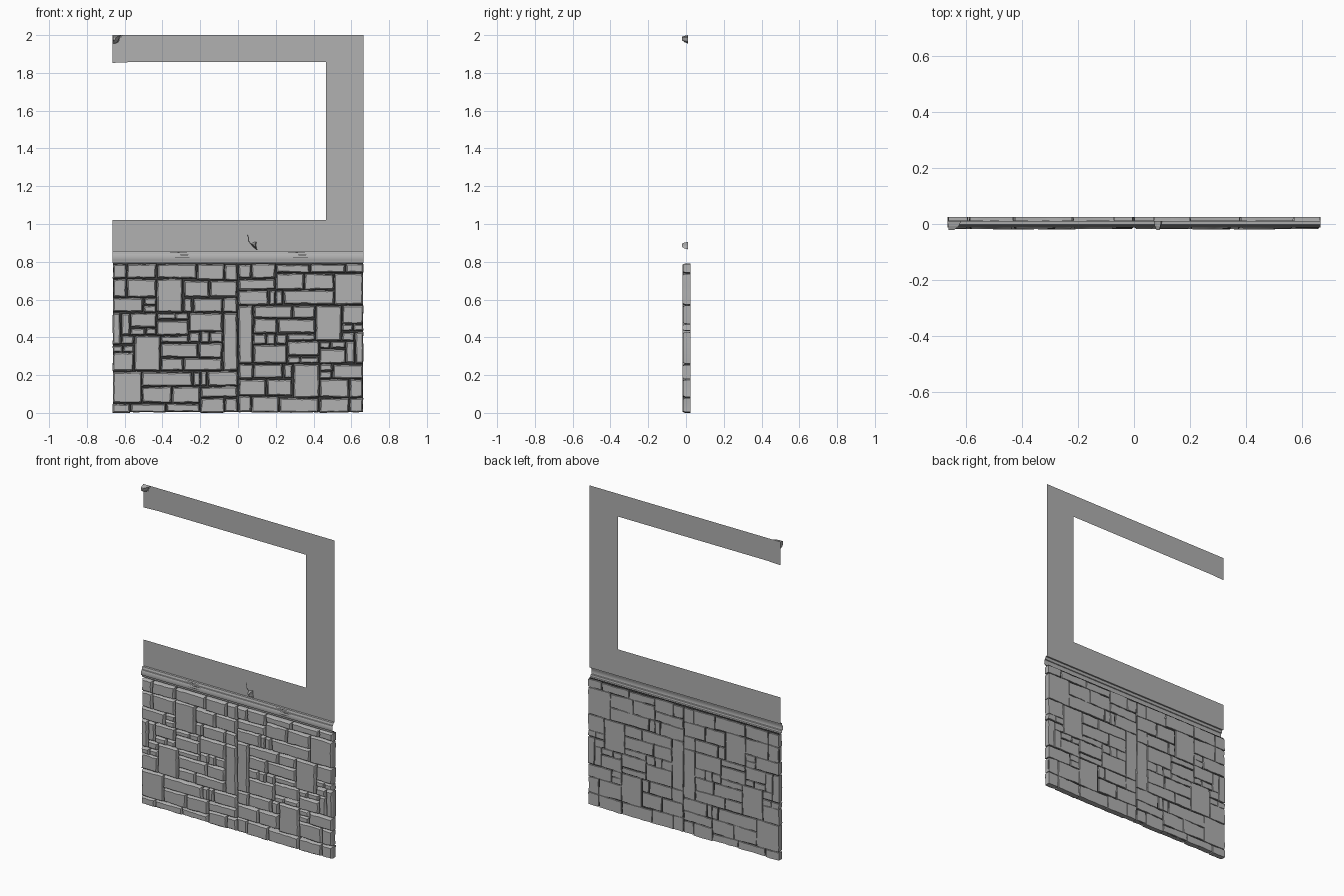
import bpy, bmesh, random, math
from mathutils import Vector

if "Cube" in bpy.data.objects:
    bpy.data.objects.remove(bpy.data.objects["Cube"])

random.seed(7)
HALF = 0.665      # half the wall width
PLANE_Y = 0.011   # depth of the plaster sheet

# Masonry for one half, in hundredths: z bottom, z top, then x joints of the course
COURSES = [
    (0, 5, [-66.5, -57, -38, -20]), (0, 8, [-20, -7, 0]),
    (5, 22, [-66.5, -51]), (5, 14, [-51, -35, -20]), (8, 14, [-20, 0]),
    (14, 22, [-51, -24, -20, -16, 0]),
    (22, 32, [-66.5, -55]), (22, 41, [-55, -41]), (22, 29, [-41, -29, -8]),
    (22, 53, [-8, 0]), (29, 37, [-41, -21, -8]),
    (32, 36, [-66.5, -61, -55]), (36, 41, [-62, -55]), (36, 53, [-66.5, -62]),
    (41, 53, [-62, -57]), (41, 45, [-57, -49, -43]), (45, 53, [-57, -43]),
    (37, 41, [-41, -26]), (41, 49, [-43, -26]), (49, 53, [-43, -33, -26]),
    (37, 43, [-26, -20, -15, -8]), (43, 53, [-26, -8]),
    (53, 61, [-66.5, -50]), (53, 57, [-50, -43]), (57, 61, [-50, -43]),
    (53, 71, [-43, -29]), (53, 61, [-29, -24, -8, 0]),
    (61, 71, [-66.5, -59, -43]), (61, 70, [-29, -15, 0]),
    (71, 79, [-66.5, -59, -43, -22]), (70, 79, [-22, -7, 0]),
]


def grey(name, v):
    m = bpy.data.materials.new(name)
    m.diffuse_color = (v, v, v, 1)
    m.use_nodes = True
    m.node_tree.nodes["Principled BSDF"].inputs["Base Color"].default_value = m.diffuse_color
    return m


STONE, PLASTER, MORTAR = grey("stone", .44), grey("plaster", .44), grey("mortar", .05)


def finish(name, bm, mat, angle=None):
    me = bpy.data.meshes.new(name)
    bm.to_mesh(me)
    bm.free()
    me.materials.append(mat)
    ob = bpy.data.objects.new(name, me)
    bpy.context.collection.objects.link(ob)
    if angle:
        bpy.context.view_layer.objects.active = ob
        ob.select_set(True)
        bpy.ops.object.shade_smooth_by_angle(angle=math.radians(angle))
        ob.select_set(False)
    return ob


def add_stone(bm, x0, x1, z0, z1):
    """Rough hewn block: wobbly outline, flat back, chipped front edge."""
    j = lambda a: random.uniform(-a, a)
    g = 0.003
    corners = [Vector((x + j(.003), z + j(.003))) for x, z in
               [(x0 + g, z0 + g), (x1 - g, z0 + g), (x1 - g, z1 - g), (x0 + g, z1 - g)]]
    outline = []
    for a, b in zip(corners, corners[1:] + corners[:1]):
        n = max(2, round((b - a).length / 0.03))
        for i in range(n):
            p = a.lerp(b, i / n)
            if i:
                p += Vector((j(.002), j(.002)))
            p.x = min(max(p.x, -HALF), 0)
            outline.append(p)
    c = sum(outline, Vector((0, 0))) / len(outline)
    w, h = (x1 - x0) / 2, (z1 - z0) / 2
    front = random.uniform(-.019, -.015)
    rings = []
    for inset, y, rough in [(0, .025, 0), (0, -.004, .001), (.003, front + .005, .001),
                            (.007, front, .0015)]:
        ring = []
        for p in outline:
            d = p - c
            s = inset + j(rough)
            ring.append(bm.verts.new((c.x + d.x * (1 - s / w), y, c.y + d.y * (1 - s / h))))
        rings.append(ring)
    n = len(outline)
    for r, s in zip(rings, rings[1:]):
        for i in range(n):
            bm.faces.new((r[i], r[(i + 1) % n], s[(i + 1) % n], s[i]))
    bm.faces.new(rings[0])
    bm.faces.new(rings[-1])


# Stone base: the right half is the left half turned upside down
bm = bmesh.new()
for z0, z1, xs in COURSES:
    for x0, x1 in zip(xs, xs[1:]):
        add_stone(bm, x0 / 100, x1 / 100, z0 / 100, z1 / 100)
bmesh.ops.recalc_face_normals(bm, faces=bm.faces)
left = finish("stones_left", bm, STONE, 20)
right = left.copy()
right.name = "stones_right"
bpy.context.collection.objects.link(right)
right.rotation_euler.y = math.pi
right.location.z = 0.79


def add_sheet(name, points, y, mat):
    bm = bmesh.new()
    bm.faces.new([bm.verts.new((x, y, z)) for x, z in points])
    return finish(name, bm, mat)


# Dark mortar bed filling the joints
add_sheet("mortar", [(-HALF + .004, .005), (HALF - .004, .005), (HALF - .004, .797), (-HALF + .004, .797)],
          .016, MORTAR)

# Plaster sheet framing the opening on three sides
add_sheet("plaster_sheet",
          [(-HALF, .855), (HALF, .855), (HALF, 2), (-HALF, 2), (-HALF, 1.853), (-.57, 1.857),
           (.465, 1.857), (.465, 1.022), (-HALF, 1.022)], PLANE_Y, PLASTER)

# Moulded rail between stone and plaster
bm = bmesh.new()
profile = [(.011, .858), (-.001, .857), (-.004, .848), (-.005, .842), (-.009, .84),
           (-.012, .832), (-.013, .815), (-.011, .808), (-.004, .806), (-.002, .794), (.012, .793)]
cols = [[bm.verts.new((x, y, z)) for y, z in profile] for x in (-HALF, HALF)]
for i in range(len(profile) - 1):
    bm.faces.new((cols[0][i + 1], cols[1][i + 1], cols[1][i], cols[0][i]))
finish("rail", bm, PLASTER, 30)

# Dark grain nicks on the rail
bm = bmesh.new()
for x in (-.295, .33):
    for dx, z, y, w in [(-.02, .850, -.005, .055), (.01, .836, -.0125, .045), (0, .824, -.0145, .04)]:
        bm.faces.new([bm.verts.new((x + dx + a, y + b, z + c)) for a, b, c in
                      [(-w, 0, 0), (0, -.001, -.0025), (w, 0, 0), (0, -.0003, .0025)]])
finish("rail_grain", bm, MORTAR)


def plaster_chip(name, outline, peak, crack):
    """Faceted lump on the plaster, with a thin crack running beside it."""
    bm = bmesh.new()
    cx, cz = peak
    rings = [[bm.verts.new((cx + (x - cx) * s, y, cz + (z - cz) * s)) for x, z in outline]
             for s, y in [(1, PLANE_Y), (.75, -.008), (.4, -.021)]]
    n = len(outline)
    for r, s in zip(rings, rings[1:]):
        for i in range(n):
            k = (i + 1) % n
            bm.faces.new((r[i], r[k], s[k], s[i]))
    bm.faces.new(rings[-1])
    bmesh.ops.recalc_face_normals(bm, faces=bm.faces)
    finish(name, bm, PLASTER)
    # crack: a narrow dark ribbon just proud of the sheet
    bm = bmesh.new()
    a, b = [[bm.verts.new((x + d, PLANE_Y - .002, z + d)) for x, z in crack] for d in (-.002, .002)]
    for i in range(len(crack) - 1):
        bm.faces.new((a[i], b[i], b[i + 1], a[i + 1]))
    finish(name + "_crack", bm, MORTAR)


plaster_chip("corner_chip",
             [(-HALF, 1.955), (-.648, 1.957), (-.636, 1.965), (-.63, 1.985), (-.615, 2), (-HALF, 2)],
             (-.658, 1.985),
             [(-.612, 2), (-.618, 1.987), (-.629, 1.984), (-.631, 1.963), (-.648, 1.956), (-.66, 1.945)])
plaster_chip("middle_chip",
             [(.070, .895), (.084, .880), (.1, .865), (.096, .885), (.097, .906), (.080, .902)],
             (.086, .888),
             [(.05, .942), (.056, .926), (.055, .912), (.066, .897), (.082, .878), (.102, .863)])
